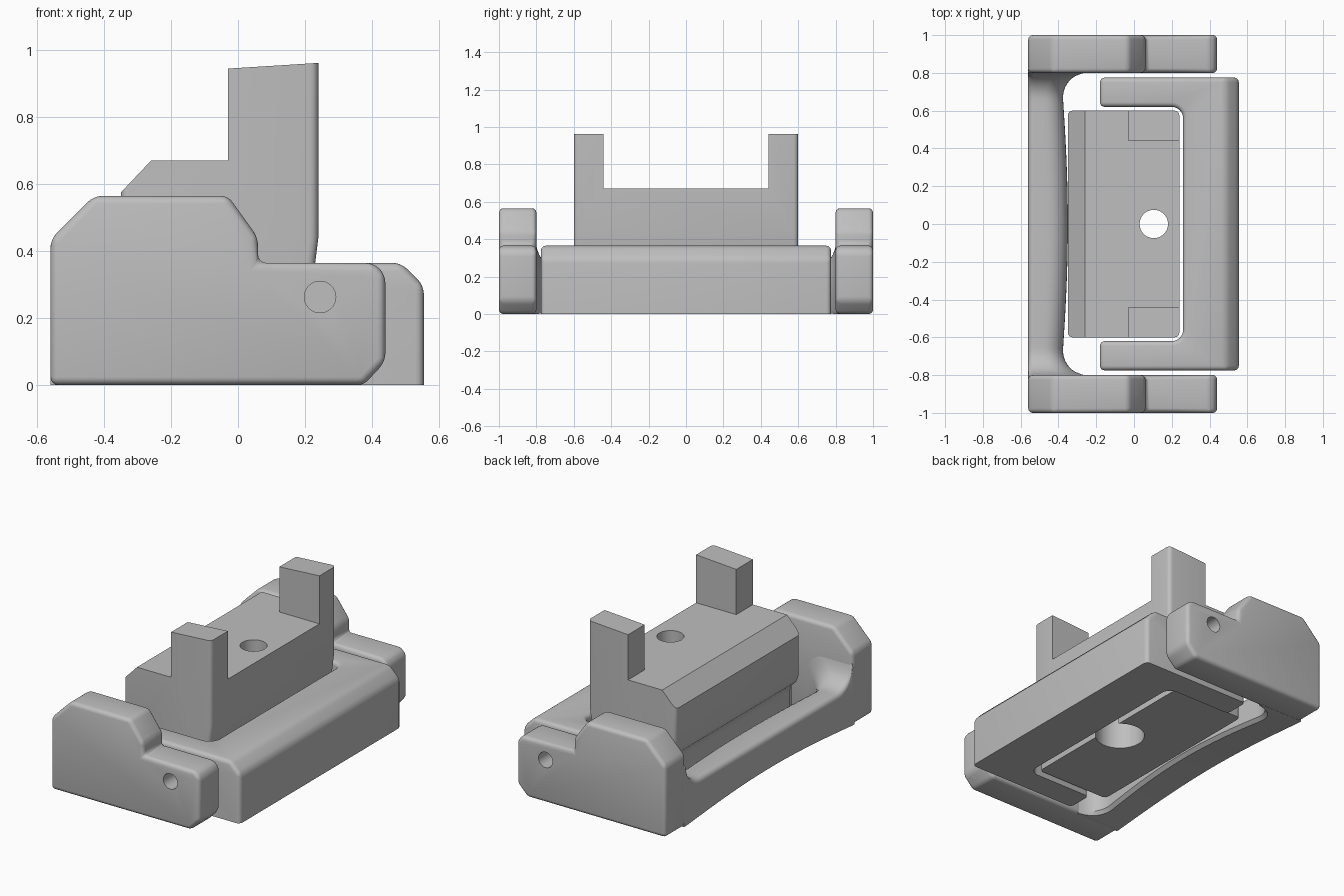
import bpy, bmesh, math
from mathutils import Matrix

cube = bpy.data.objects.get("Cube")
if cube:
    bpy.data.objects.remove(cube, do_unlink=True)

# One plain grey for the whole model
grey = bpy.data.materials.new("plain_grey")
grey.use_nodes = True
colour = (0.52, 0.52, 0.52, 1)
grey.diffuse_color = colour
grey.node_tree.nodes["Principled BSDF"].inputs["Base Color"].default_value = colour


def finish(name, bm):
    bmesh.ops.recalc_face_normals(bm, faces=bm.faces)
    mesh = bpy.data.meshes.new(name)
    bm.to_mesh(mesh)
    bm.free()
    obj = bpy.data.objects.new(name, mesh)
    bpy.context.collection.objects.link(obj)
    mesh.materials.append(grey)
    return obj


def prism(name, outline, low, high, axis):
    """Extrude an outline along y (points are x, z) or z (points are x, y)."""
    def place(p, depth):
        return (p[0], depth, p[1]) if axis == "y" else (p[0], p[1], depth)
    bm = bmesh.new()
    face = bm.faces.new([bm.verts.new(place(p, low)) for p in outline])
    moved = bmesh.ops.extrude_face_region(bm, geom=[face])["geom"]
    step = (0, high - low, 0) if axis == "y" else (0, 0, high - low)
    bmesh.ops.translate(bm, vec=step, verts=[v for v in moved if isinstance(v, bmesh.types.BMVert)])
    return finish(name, bm)


def cylinder(name, bottom_r, top_r, depth, matrix):
    bm = bmesh.new()
    bmesh.ops.create_cone(bm, cap_ends=True, segments=48, radius1=bottom_r,
                          radius2=top_r, depth=depth, matrix=matrix)
    return finish(name, bm)


def activate(obj):
    bpy.ops.object.select_all(action="DESELECT")
    obj.select_set(True)
    bpy.context.view_layer.objects.active = obj


def apply_all(obj):
    activate(obj)
    for mod in list(obj.modifiers):
        bpy.ops.object.modifier_apply(modifier=mod.name)


def bevel(obj, width, segments=4):
    mod = obj.modifiers.new("rounding", "BEVEL")
    mod.width, mod.segments = width, segments
    mod.limit_method, mod.angle_limit = "ANGLE", math.radians(28)
    apply_all(obj)


def combine(obj, other, operation):
    mod = obj.modifiers.new("combine", "BOOLEAN")
    mod.operation, mod.solver, mod.object = operation, "EXACT", other
    apply_all(obj)
    bpy.data.objects.remove(other, do_unlink=True)


def smooth(obj):
    activate(obj)
    bpy.ops.object.shade_smooth_by_angle(angle=math.radians(30))


def pivot_hole(obj, y):
    turn = Matrix.Translation((0.245, y, 0.263)) @ Matrix.Rotation(math.pi / 2, 4, "X")
    combine(obj, cylinder("pivot_cutter", 0.047, 0.047, 0.36, turn), "DIFFERENCE")


# Side plates of the handle, stepped and chamfered
plate = [(-0.56, 0), (0.375, 0), (0.44, 0.07), (0.44, 0.33), (0.405, 0.365),
         (0.06, 0.365), (0.06, 0.44), (-0.03, 0.565), (-0.43, 0.565), (-0.56, 0.435)]
for side, name in ((1, "left_side_plate"), (-1, "right_side_plate")):
    low, high = sorted((side * 0.8, side * 1.0))
    obj = prism(name, plate, low, high, "y")
    bevel(obj, 0.024)
    pivot_hole(obj, side * 0.87)
    smooth(obj)

# Grip bar: rounded sections lofted along y, flaring into the plates
bm = bmesh.new()
rings = []
fillet, count = 0.14, 64
for i in range(count + 1):
    y = -0.82 * math.cos(math.pi * i / count)
    gap = max(0, 0.8 - abs(y))
    reach = max(0, fillet - gap)
    flare = fillet - math.sqrt(fillet ** 2 - reach ** 2)
    middle = max(0, math.cos(y / 0.8 * math.pi / 2))
    inner = -0.385 + 0.035 * middle + flare
    top, base = 0.24 + flare, 0.045 * middle
    section = [(-0.56, base), (inner - 0.02, base), (inner, base + 0.02)]
    for k in range(9):
        a = math.pi / 2 * k / 8
        section.append((inner - 0.1 + 0.1 * math.cos(a), top - 0.1 + 0.1 * math.sin(a)))
    for k in range(5):
        a = math.pi / 2 * (1 + k / 4)
        section.append((-0.53 + 0.03 * math.cos(a), top - 0.03 + 0.03 * math.sin(a)))
    rings.append([bm.verts.new((x, y, z)) for x, z in section])
for a, b in zip(rings, rings[1:]):
    for k in range(len(a)):
        n = (k + 1) % len(a)
        bm.faces.new((a[k], a[n], b[n], b[k]))
bm.faces.new(rings[0])
bm.faces.new(rings[-1])
smooth(finish("grip_bar", bm))

# U-shaped base frame with a filleted inside corner
half = [(0.555, 0.775), (-0.18, 0.775), (-0.18, 0.62), (0.2, 0.62)]
for k in range(1, 7):
    a = math.pi / 2 * (1 - k / 6)
    half.append((0.2 + 0.06 * math.cos(a), 0.56 + 0.06 * math.sin(a)))
frame = prism("base_frame", half + [(x, -y) for x, y in reversed(half)], 0, 0.365, "z")
bm = bmesh.new()
bm.from_mesh(frame.data)
outer_top = [e for e in bm.edges if all(v.co.x > 0.5 and v.co.z > 0.3 for v in e.verts)]
bmesh.ops.bevel(bm, geom=outer_top, offset=0.068, segments=1, affect="EDGES")
bm.to_mesh(frame.data)
bm.free()
# Round the outside corners and upper rims, keeping the underside crisp
bm = bmesh.new()
bm.from_mesh(frame.data)
rims = [e for e in bm.edges if len(e.link_faces) == 2
        and e.calc_face_angle() > math.radians(28)
        and max(v.co.z for v in e.verts) > 0.1]
bmesh.ops.bevel(bm, geom=rims, offset=0.025, segments=4, profile=0.5, affect="EDGES", clamp_overlap=True)
bm.to_mesh(frame.data)
bm.free()
for side in (1, -1):
    pivot_hole(frame, side * 0.87)
smooth(frame)

# Centre block, undercut on both long sides
block_outline = [(-0.29, 0.02), (0.2, 0.02), (0.215, 0.25), (0.23, 0.36), (0.24, 0.44),
                 (0.24, 0.67), (-0.26, 0.67), (-0.35, 0.575), (-0.35, 0.33),
                 (-0.335, 0.29), (-0.305, 0.26), (-0.29, 0.22)]
block = prism("centre_block", block_outline, -0.6, 0.6, "y")
# Upright posts at both ends of the block
post_outline = [(-0.03, 0.6), (0.24, 0.6), (0.24, 0.962), (-0.03, 0.945)]
for side in (1, -1):
    low, high = sorted((side * 0.44, side * 0.6))
    combine(block, prism("post", post_outline, low, high, "y"), "UNION")
# Soften the outer vertical corners
bm = bmesh.new()
bm.from_mesh(block.data)
bmesh.ops.dissolve_limit(bm, angle_limit=0.01, verts=bm.verts, edges=bm.edges)
corners = [e for e in bm.edges
           if all(abs(v.co.y) > 0.599 and (v.co.x > 0.19 or v.co.x < -0.28) for v in e.verts)
           and abs(e.verts[0].co.z - e.verts[1].co.z) > 0.01]
bmesh.ops.bevel(bm, geom=corners, offset=0.025, segments=4, profile=0.5, affect="EDGES")
bm.to_mesh(block.data)
bm.free()
# Screw hole with a wide counterbore and cone underneath
for r1, r2, z1, z2 in ((0.075, 0.075, -0.1, 0.9), (0.14, 0.14, -0.1, 0.22), (0.14, 0.07, 0.219, 0.3)):
    spot = Matrix.Translation((0.105, 0, (z1 + z2) / 2))
    combine(block, cylinder("screw_cutter", r1, r2, z2 - z1, spot), "DIFFERENCE")
smooth(block)
